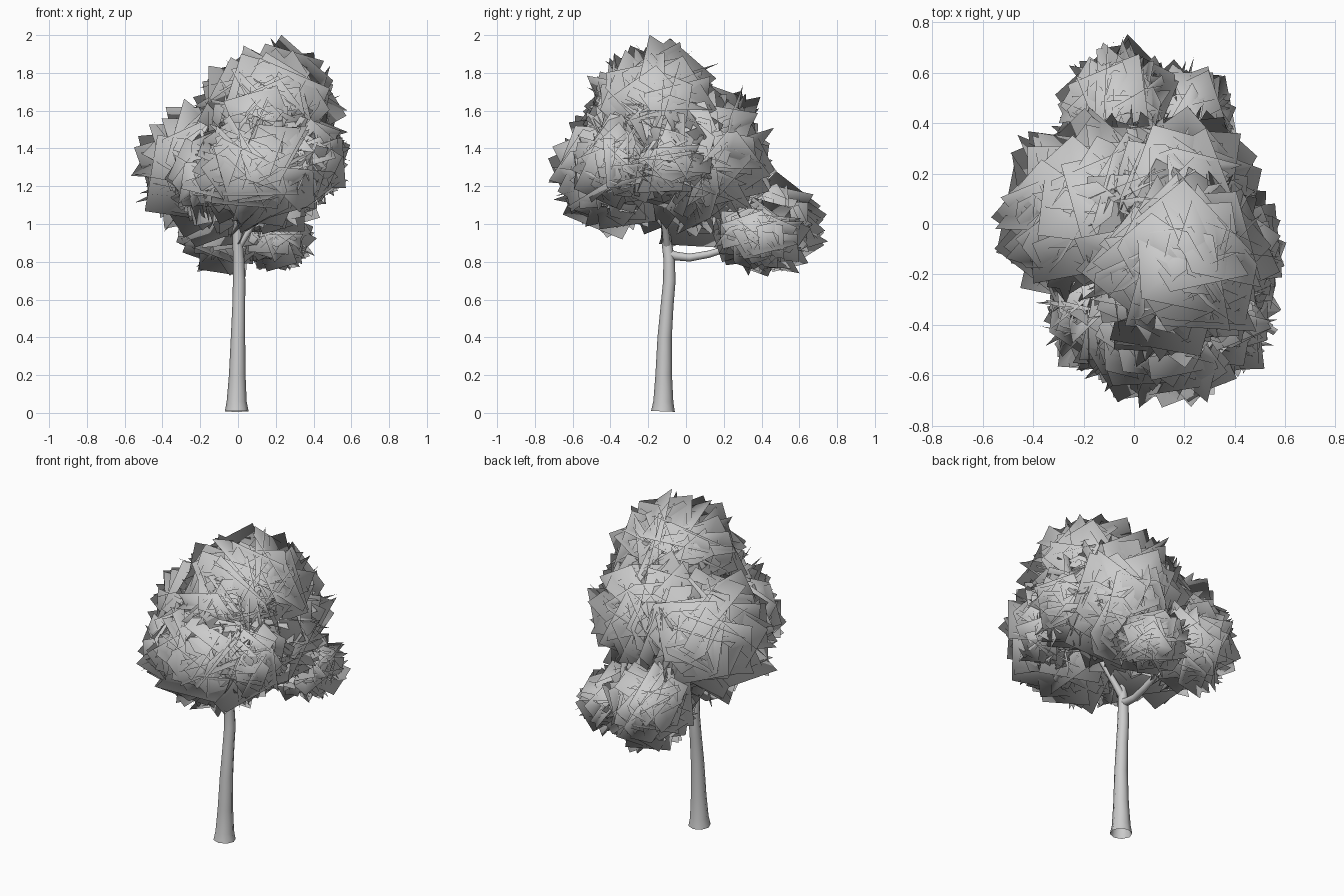
import bpy, random, math
from mathutils import Vector, Quaternion

if "Cube" in bpy.data.objects:
    bpy.data.objects.remove(bpy.data.objects["Cube"])

random.seed(11)


def limb(name, pts):
    """Tapered round limb through (x, y, z, radius) points."""
    cu = bpy.data.curves.new(name, 'CURVE')
    cu.dimensions = '3D'
    cu.bevel_depth = 1.0
    cu.bevel_resolution = 2
    sp = cu.splines.new('POLY')
    sp.points.add(len(pts) - 1)
    for p, (x, y, z, r) in zip(sp.points, pts):
        p.co = (x, y, z, 1)
        p.radius = r
    sp.use_smooth = True
    ob = bpy.data.objects.new(name, cu)
    bpy.context.collection.objects.link(ob)


def rand_dir():
    z = random.uniform(-1, 1)
    a = random.uniform(0, 2 * math.pi)
    r = math.sqrt(1 - z * z)
    return Vector((r * math.cos(a), r * math.sin(a), z))


def leaf_clump(name, centre, radii, count):
    """Ball of crossing square leaf cards, shaded with rounded normals."""
    verts, faces, normals = [], [], []
    c = Vector(centre)
    for _ in range(count):
        d = rand_dir()
        mid = d * random.uniform(0.2, 0.75)
        n = (rand_dir() + d * 0.2).normalized()
        u = n.orthogonal().normalized()
        u.rotate(Quaternion(n, random.uniform(0, math.pi)))
        v = n.cross(u)
        h = random.uniform(0.4, 0.5)
        quad = [mid + u * a * h + v * b * h
                for a, b in ((-1, -1), (1, -1), (1, 1), (-1, 1))]
        # slide the card inward until it fits the clump
        limit = random.uniform(0.96, 1.08)
        for _ in range(12):
            if max(q.length for q in quad) <= limit:
                break
            quad = [q - d * 0.05 for q in quad]
        i = len(verts)
        for q in quad:
            verts.append(c + Vector(a * b for a, b in zip(q, radii)))
            normals.append(q.normalized())
        faces.append((i, i + 1, i + 2, i + 3))
    me = bpy.data.meshes.new(name)
    me.from_pydata(verts, [], faces)
    me.shade_smooth()
    me.normals_split_custom_set_from_vertices(normals)
    bpy.context.collection.objects.link(bpy.data.objects.new(name, me))


# Trunk with flared foot
limb("trunk", [(-0.007, -0.122, 0.008, 0.063), (-0.007, -0.12, 0.06, 0.053),
               (-0.004, -0.118, 0.2, 0.044), (0.0, -0.113, 0.4, 0.038),
               (0.004, -0.10, 0.57, 0.034), (0.006, -0.088, 0.7, 0.033),
               (0.003, -0.09, 0.82, 0.03), (-0.003, -0.105, 0.92, 0.026),
               (0.0, -0.11, 1.05, 0.024), (0.05, -0.12, 1.25, 0.018),
               (0.12, -0.13, 1.5, 0.01)])

# Branches
limb("back_branch", [(0.002, -0.09, 0.84, 0.026), (0.005, -0.05, 0.83, 0.023),
                     (0.01, 0.02, 0.822, 0.021), (0.02, 0.12, 0.84, 0.019),
                     (0.03, 0.25, 0.88, 0.016), (0.0, 0.42, 0.98, 0.01)])
limb("front_branch", [(0.0, -0.105, 0.98, 0.02), (0.04, -0.18, 1.07, 0.017),
                      (0.08, -0.28, 1.16, 0.014), (0.1, -0.38, 1.28, 0.009)])
limb("left_branch", [(0.0, -0.11, 1.0, 0.02), (-0.06, -0.04, 1.1, 0.016),
                     (-0.15, 0.06, 1.27, 0.009)])
limb("right_branch", [(0.0, -0.1, 0.88, 0.022), (0.06, -0.11, 0.97, 0.018),
                      (0.15, -0.14, 1.12, 0.015), (0.3, -0.2, 1.33, 0.009)])

# Foliage clumps: name, centre, radii, number of cards
for clump in [
    ("crown_foliage", (0.18, -0.15, 1.59), (0.41, 0.41, 0.39), 120),
    ("left_foliage", (-0.13, 0.03, 1.29), (0.45, 0.43, 0.42), 120),
    ("rear_foliage", (0.14, 0.08, 1.35), (0.39, 0.41, 0.45), 120),
    ("front_foliage", (0.13, -0.38, 1.29), (0.42, 0.36, 0.37), 130),
    ("front_left_foliage", (-0.15, -0.36, 1.24), (0.24, 0.25, 0.26), 70),
    ("front_right_foliage", (0.35, -0.35, 1.32), (0.25, 0.27, 0.29), 80),
    ("right_foliage", (0.33, -0.1, 1.34), (0.28, 0.3, 0.32), 80),
    ("upper_front_foliage", (0.14, -0.3, 1.52), (0.33, 0.3, 0.3), 70),
    ("low_back_foliage", (-0.06, 0.43, 0.99), (0.27, 0.32, 0.28), 110),
    ("low_back_right_foliage", (0.20, 0.40, 0.94), (0.23, 0.27, 0.21), 90),
]:
    leaf_clump(*clump)
